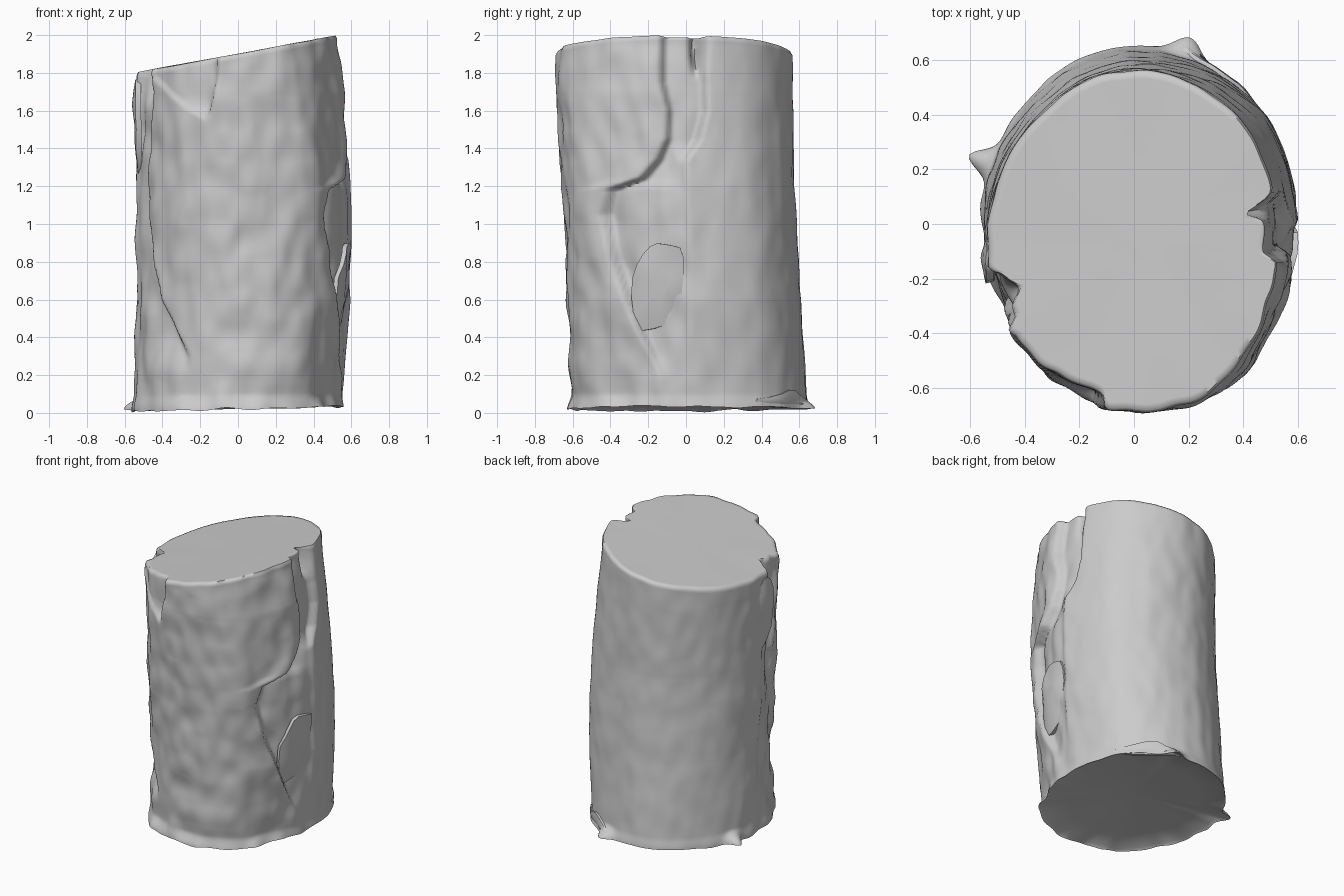
import bpy, bmesh, math
from mathutils import Vector, noise

if "Cube" in bpy.data.objects:
    bpy.data.objects.remove(bpy.data.objects["Cube"])

SEG, ROWS = 240, 160


def interp(table, z):
    """Piecewise-linear lookup in rows of (z, value, ...)."""
    if z <= table[0][0]:
        return table[0][1:]
    for a, b in zip(table, table[1:]):
        if z <= b[0]:
            f = (z - a[0]) / (b[0] - a[0])
            return tuple(p + (q - p) * f for p, q in zip(a[1:], b[1:]))
    return table[-1][1:]


def step(a, b, x):
    f = min(1, max(0, (x - a) / (b - a)))
    return f * f * (3 - 2 * f)


def bump(x, centre, width):
    return math.exp(-((x - centre) / width) ** 2)


# leaning oval trunk: z, centre x, centre y, radius x, radius y
PROFILE = [(0, 0, .018, .55, .625), (.1, 0, .018, .55, .62), (.6, .028, -.008, .565, .615),
           (1.2, .03, -.042, .565, .615), (1.7, .01, -.06, .55, .625), (1.95, 0, -.06, .53, .622)]

# stripped strips between bark edges: z, low angle, high angle (degrees)
RIGHT_STRIP = [(.1, -8, -2), (.42, -22, 0), (.6, -29, 1), (.8, -36, 2), (1.05, -41, 3),
               (1.18, -36, 3), (1.24, -18, 3), (1.34, -9, 4), (1.45, -4, 11),
               (1.6, -3, 15), (1.75, -6, 15), (2, -6, 11)]
LEFT_STRIP = [(.2, 185, 242), (.3, 185, 240), (.6, 185, 219), (.9, 185, 209), (1.2, 185, 203),
              (1.5, 187, 208), (1.7, 190, 212), (2, 194, 206)]
# torn wedge at the front top
WEDGE = [(1.56, 249, 251), (1.66, 232, 254), (1.78, 214, 257), (2, 208, 258)]


def inside(strip, deg, z, soft=4):
    lo, hi = interp(strip, z)
    return step(lo - soft / 2, lo + soft / 2, deg) * (1 - step(hi - soft / 2, hi + soft / 2, deg))


def surface(deg, z, off=0, strips=True):
    """Point on the bark at an angle and height."""
    deg = (deg + 90) % 360 - 90
    left = deg % 360
    t = math.radians(deg)
    cx, cy, rx, ry = interp(PROFILE, z)
    c, s = math.cos(t), math.sin(t)
    # lumpy bark, calmer at the back, fuller at front right and back right
    rough = .4 + .6 * (1 - step(-.3, .5, s))
    d = off + rough * (.013 * noise.noise(Vector((c * 3, s * 3, z * 2.5)))
                       + .015 * noise.noise(Vector((c * 6, s * 6, z * 6 + 9))))
    d += .03 * bump(deg, -58, 16)
    d += (.012 + .014 * (1 - step(.8, 1.8, z))) * bump(deg, 42, 22)
    d -= .012 * bump(left, 135, 22)
    if strips:
        # raised bark lip, then bare wood that eases back up on its far side
        lo, hi = interp(RIGHT_STRIP, z)
        d += .012 * bump(deg, lo - 7, 7) * step(.2, .6, z) * (1 - step(1.8, 1.95, z))
        ease = max(step(1.25, 1.45, z), 1 - .7 * step(lo, hi, deg))
        d -= .055 * inside(RIGHT_STRIP, deg, z) * step(.1, .5, z) * ease
        lo, hi = interp(LEFT_STRIP, z)
        ease = max(step(1.2, 1.5, z), .2 + .8 * step(lo, hi, left))
        d -= .045 * inside(LEFT_STRIP, left, z) * step(.2, .42, z) * ease
        lo, hi = interp(WEDGE, z)
        d -= .045 * inside(WEDGE, left, z, 3) * step(1.54, 1.62, z) * (.35 + .65 * step(lo, hi, left))
        # notches cut in from the top
        d -= .09 * bump(deg, 12, 2.8) * step(1.75, 1.92, z)
        d -= .05 * bump(left, 199, 4) * step(1.6, 1.75, z)
    # flared, splintered foot
    foot = 1 - step(.02, .1, z)
    d += foot * (.01 + .08 * bump(left, 161, 4) + .065 * bump(left, 71, 6)
                 + .03 * bump(left, 318, 5) + .025 * bump(left, 240, 7) + .015 * bump(left, 275, 14))
    return Vector((cx + (rx + d) * c, cy + (ry + d) * s, z))


def finish(name, bm, angle):
    bmesh.ops.recalc_face_normals(bm, faces=bm.faces)
    me = bpy.data.meshes.new(name)
    bm.to_mesh(me)
    bm.free()
    ob = bpy.data.objects.new(name, me)
    bpy.context.collection.objects.link(ob)
    bpy.ops.object.select_all(action='DESELECT')
    ob.select_set(True)
    bpy.context.view_layer.objects.active = ob
    bpy.ops.object.shade_smooth_by_angle(angle=math.radians(angle))


def bridge(bm, a, b):
    for i in range(len(a)):
        j = (i + 1) % len(a)
        bm.faces.new((a[i], a[j], b[j], b[i]))


def end_cap(bm, rim, centre, slope, fractions, lift):
    """Close an end with shrinking rings on a tilted plane."""
    last = rim
    for k in fractions:
        ring = []
        for v in rim:
            p = centre.lerp(v.co, k)
            p.z = centre.z + slope * p.x + lift * (1 - k) + .004 * noise.noise(p * 4)
            ring.append(bm.verts.new(p))
        bridge(bm, last, ring)
        last = ring
    bm.faces.new(last)


# trunk with a slanted sawn top and a slightly hollow foot
bm = bmesh.new()
rings = []
for r in range(ROWS + 1):
    ring = []
    for i in range(SEG):
        deg = i * 360 / SEG
        c, s = math.cos(math.radians(deg)), math.sin(math.radians(deg))
        top = 1.884 + .1 * c
        base = .022 + .012 * c + .016 * noise.noise(Vector((c * 4, s * 4, 3)))
        ring.append(bm.verts.new(surface(deg, base + (top - base) * r / ROWS)))
    rings.append(ring)
for a, b in zip(rings, rings[1:]):
    bridge(bm, a, b)
end_cap(bm, rings[-1], Vector((0, -.06, 1.902)), .185, (.985, .95, .6, .25), 0)
end_cap(bm, rings[0], Vector((0, .015, .03)), .02, (.97, .7, .4, .12), .05)
finish("log_trunk", bm, 70)


def flake(name, outline, thick=.03):
    """Loose bark plate: outline of (angle, height, lift)."""
    bm = bmesh.new()
    n = len(outline)
    mid = [sum(p[k] for p in outline) / n for k in range(3)]
    # round the outline with one corner-cutting pass
    pts = []
    for a, b in zip(outline, outline[1:] + outline[:1]):
        for f in (.25, .75):
            pts.append([p + (q - p) * f for p, q in zip(a, b)])
    layers = []
    for drop in (0, thick):
        loops = []
        for k in (1, .75, .4):
            loop = []
            for p in pts:
                a, z, o = (m + (q - m) * k for m, q in zip(mid, p))
                loop.append(bm.verts.new(surface(a, z, o + .012 * (1 - k) - drop, False)))
            loops.append(loop)
        for a, b in zip(loops, loops[1:]):
            bridge(bm, a, b)
        bm.faces.new(loops[-1])
        layers.append(loops[0])
    bridge(bm, *layers)
    finish(name, bm, 50)


# loose bark plates on the right and left sides
flake("right_bark_flake", [(1, .87, 0), (-6, .89, .005), (-14, .9, .005), (-21, .82, .005), (-28, .68, -.01),
                           (-26, .43, -.02), (-14, .45, -.03), (-5, .5, -.035), (0, .68, -.01)], .025)
flake("left_bark_strip", [(183, 1.24, -.005), (192, 1.35, .01), (195, 1.55, .012), (193, 1.72, .01),
                          (186, 1.78, .008), (180, 1.72, 0), (178, 1.45, -.005)])
# splinter along the back foot
flake("back_foot_splinter", [(30, .07, .005), (45, .09, .01), (58, .13, .015), (68, .08, .015),
                             (80, .04, -.015), (60, .025, -.015), (40, .03, -.01)], .02)
